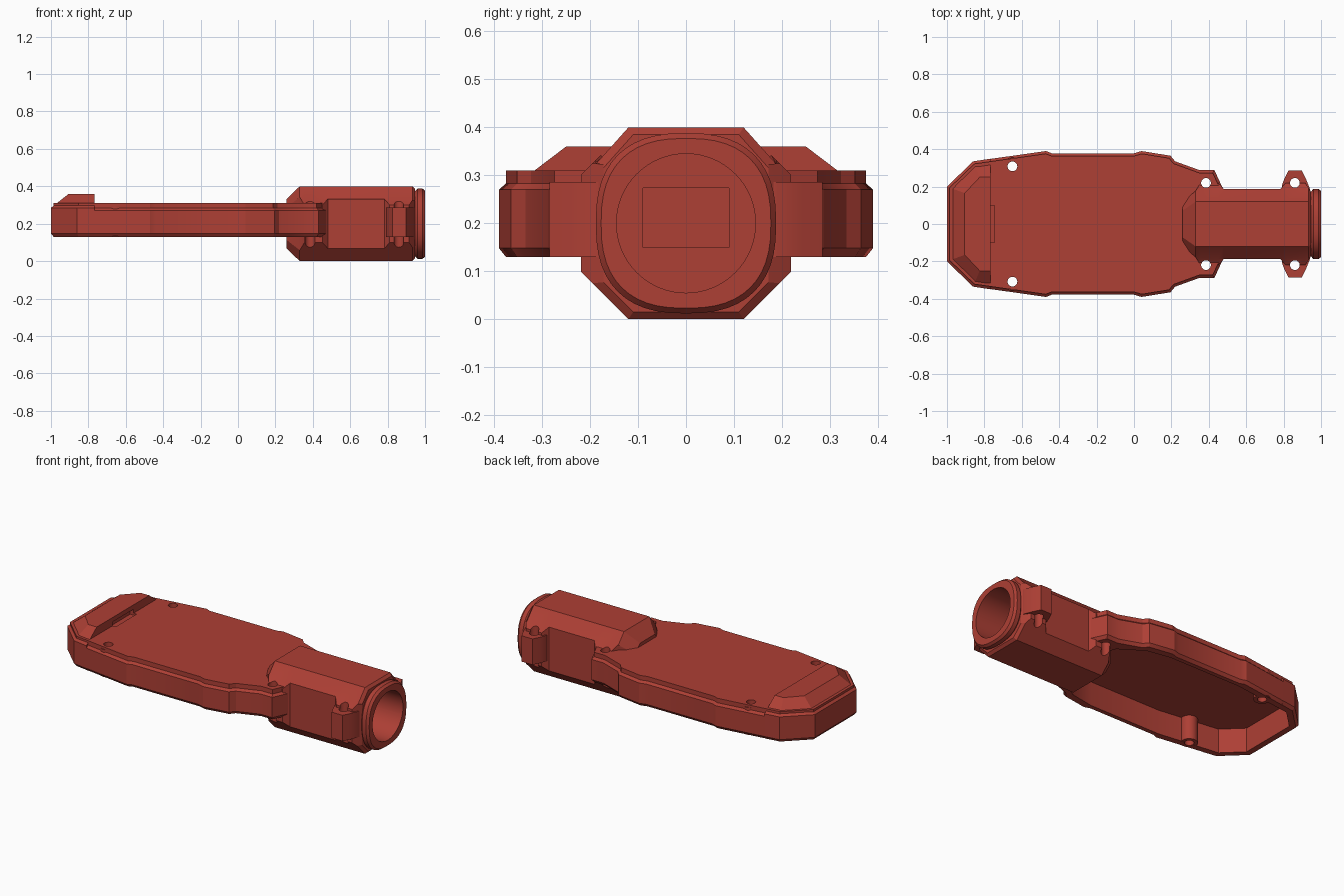
import bpy, bmesh, math
from mathutils import Vector, Matrix

if "Cube" in bpy.data.objects:
    bpy.data.objects.remove(bpy.data.objects["Cube"])


def loft(name, rings):
    """Closed skin through equal-length rings, capped at both ends."""
    bm = bmesh.new()
    vs = [[bm.verts.new(p) for p in r] for r in rings]
    n = len(vs[0])
    for a, b in zip(vs, vs[1:]):
        for i in range(n):
            j = (i + 1) % n
            bm.faces.new((a[i], a[j], b[j], b[i]))
    bm.faces.new(vs[0])
    bm.faces.new(vs[-1])
    bmesh.ops.recalc_face_normals(bm, faces=bm.faces)
    me = bpy.data.meshes.new(name)
    bm.to_mesh(me)
    bm.free()
    ob = bpy.data.objects.new(name, me)
    bpy.context.collection.objects.link(ob)
    return ob


def mirror_y(half):
    return half + [(x, -y) for x, y in reversed(half)]


def inset(pts, d):
    """Mitred inward offset of a clockwise outline."""
    out = []
    n = len(pts)
    for i in range(n):
        p0, p, p1 = (Vector(pts[k % n]) for k in (i - 1, i, i + 1))
        a, b = (p - p0).normalized(), (p1 - p).normalized()
        na, nb = Vector((a.y, -a.x)), Vector((b.y, -b.x))
        m = (na + nb) / (1 + na.dot(nb))
        out.append(tuple(p + m * d))
    return out


def at_z(pts, z):
    return [(x, y, z) for x, y in pts]


def cylinder(name, p, r, depth, along_x=False, n=32):
    rings = []
    for t in (0, depth):
        ring = []
        for i in range(n):
            a = math.tau * i / n
            u, v = r * math.cos(a), r * math.sin(a)
            ring.append((p[0] + t, p[1] + u, p[2] + v) if along_x
                        else (p[0] + u, p[1] + v, p[2] + t))
        rings.append(ring)
    return loft(name, rings)


def box(name, x, y, z):
    return loft(name, [[(a, y[0], z[0]), (a, y[1], z[0]), (a, y[1], z[1]), (a, y[0], z[1])] for a in x])


def combine(ob, other, op):
    other.hide_render = True
    m = ob.modifiers.new("bool", 'BOOLEAN')
    m.object, m.operation, m.solver = other, op, 'EXACT'
    bpy.context.view_layer.objects.active = ob
    bpy.ops.object.modifier_apply(modifier=m.name)
    bpy.data.objects.remove(other)


# Flat housing with bevelled foot and stepped top plate
outline = mirror_y([(-1, .2), (-.86, .335), (-.47, .39), (-.44, .378), (0, .378),
                    (.04, .39), (.195, .365), (.22, .335), (.35, .288), (.43, .288),
                    (.452, .24), (.475, .19)])
slim = inset(outline, .014)
shell = loft("housing_shell", [at_z(slim, .13), at_z(outline, .148), at_z(outline, .27),
                               at_z(slim, .283), at_z(slim, .31)])

# Raised faceted end cap
low = mirror_y([(-1, .2), (-.86, .335), (-.768, .349)])
foot = mirror_y([(-.986, .194), (-.854, .321), (-.768, .335)])
top = mirror_y([(-.905, .165), (-.825, .25), (-.768, .25)])
cap = loft("end_cap", [at_z(foot, .13), at_z(low, .148), at_z(low, .285), at_z(top, .36)])
combine(shell, cap, 'UNION')

# Open cavity underneath
cav = mirror_y([(-.95, .18), (-.84, .287), (-.74, .3), (-.46, .338), (.02, .338),
                (.17, .312), (.31, .22), (.35, .12)])
combine(shell, loft("cavity", [at_z(cav, .05), at_z(cav, .278)]), 'DIFFERENCE')

# Screw posts inside the wide end
for s in (-1, 1):
    combine(shell, cylinder("post", (-.65, s * .308, .131), .047, .165), 'UNION')


# Barrel: octagonal section that swells at the screw bosses
def section(x, w, hw=.12, h=.2):
    k = min(w, .187)
    half = [(hw, .2 + h), (k, .2 + h - (k - hw) * 1.12), (w, .2 + h - (w - hw)),
            (w, .2 - h + (w - hw)), (hw, .2 - h)]
    return [(x, y, z) for y, z in half] + [(x, -y, z) for y, z in reversed(half)]


barrel = loft("barrel", [section(.258, .115, .07, .13), section(.33, .178), section(.355, .219),
                         section(.452, .219), section(.48, .188), section(.783, .188),
                         section(.81, .219), section(.915, .219), section(.932, .195),
                         section(.947, .172, .11, .185)])
combine(shell, barrel, 'UNION')

# Side screw lugs near the mouth
for s in (-1, 1):
    lug = [(.79, .15), (.79, .205), (.803, .24), (.825, .285), (.898, .285), (.92, .24),
           (.94, .19), (.94, .15)]
    lug = [(x, s * y) for x, y in lug]
    combine(shell, loft("lug", [at_z(lug, .13), at_z(lug, .286)]), 'UNION')


# Rounded collar at the mouth
def collar_ring(x, r, n=48):
    pts = []
    for i in range(n):
        c, q = math.cos(math.tau * i / n), math.sin(math.tau * i / n)
        pts.append((x, r * math.copysign(abs(c) ** .8, c), .2 + r * math.copysign(abs(q) ** .8, q)))
    return pts


collar = loft("collar", [collar_ring(.9, .165), collar_ring(.945, .172), collar_ring(.96, .188),
                         collar_ring(.986, .188), collar_ring(1, .177)])
combine(shell, collar, 'UNION')

# Bore, square passage to the cavity, cap slot
combine(shell, cylinder("bore", (.46, 0, .2), .145, .6, True, 64), 'DIFFERENCE')
combine(shell, box("passage", (.2, .5), (-.09, .09), (.15, .274)), 'DIFFERENCE')
combine(shell, box("slot", (-.79, -.747), (-.1, .1), (.298, .333)), 'DIFFERENCE')

# Screw holes
for x, y in ((-.65, .308), (.385, .22), (.86, .22)):
    for s in (-1, 1):
        combine(shell, cylinder("hole", (x, s * y, -.1), .026, .6), 'DIFFERENCE')

# Red finish and shading
mat = bpy.data.materials.new("red_plastic")
mat.diffuse_color = (.42, .05, .035, 1)
mat.use_nodes = True
mat.node_tree.nodes["Principled BSDF"].inputs["Base Color"].default_value = mat.diffuse_color
shell.data.materials.clear()
shell.data.materials.append(mat)
bpy.ops.object.select_all(action='DESELECT')
shell.select_set(True)
bpy.context.view_layer.objects.active = shell
bpy.ops.object.shade_smooth_by_angle(angle=math.radians(25))
